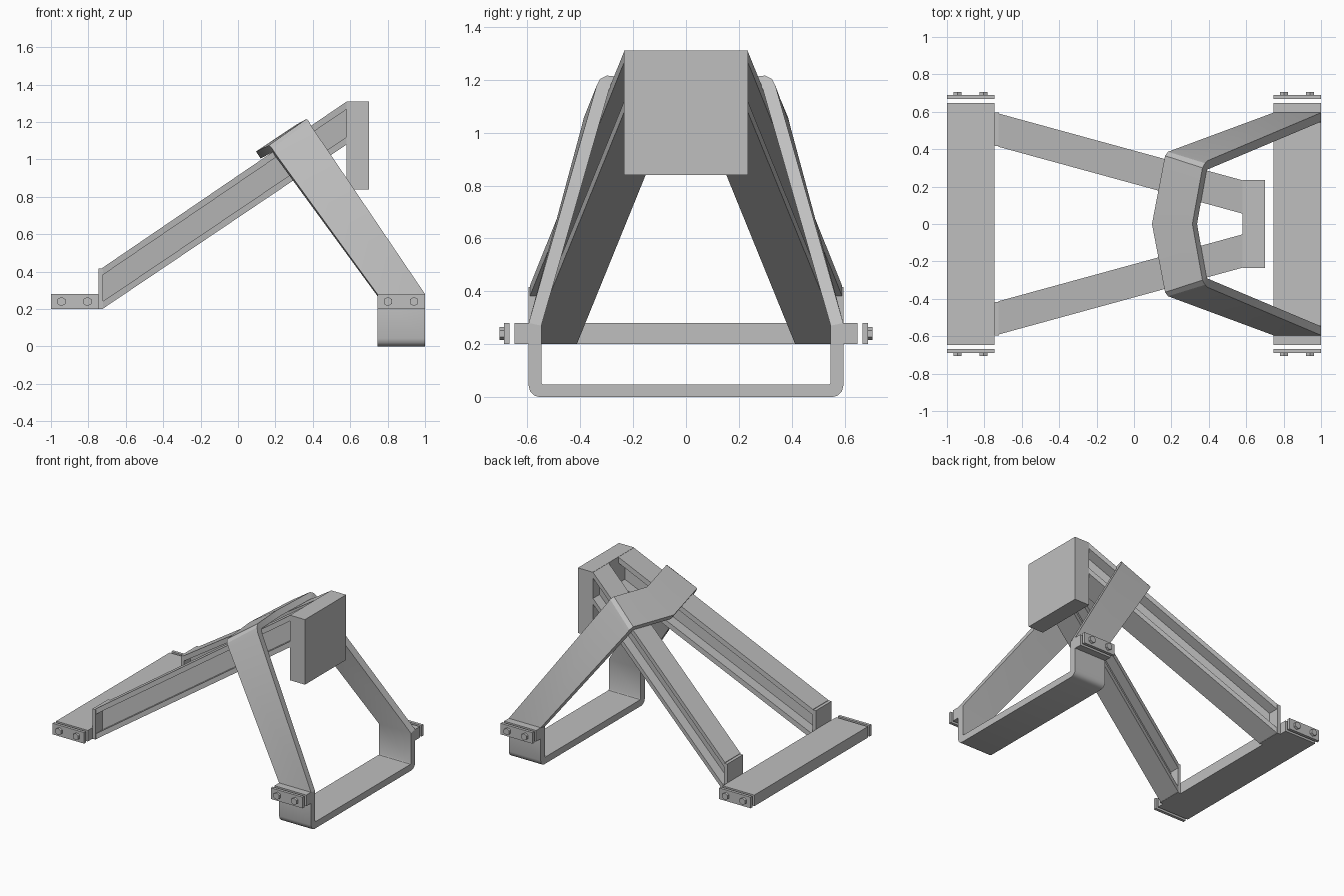
import bpy, bmesh, math
from mathutils import Vector

if "Cube" in bpy.data.objects:
    bpy.data.objects.remove(bpy.data.objects["Cube"], do_unlink=True)

steel = bpy.data.materials.new("grey_steel")
steel.use_nodes = True
GREY = (0.52, 0.52, 0.52, 1)
steel.diffuse_color = GREY
steel.node_tree.nodes["Principled BSDF"].inputs["Base Color"].default_value = GREY


def finish(name, bm):
    """Turn a bmesh into a named steel object."""
    bmesh.ops.remove_doubles(bm, verts=bm.verts, dist=0.0005)
    bmesh.ops.recalc_face_normals(bm, faces=bm.faces)
    mesh = bpy.data.meshes.new(name)
    bm.to_mesh(mesh)
    bm.free()
    mesh.materials.append(steel)
    obj = bpy.data.objects.new(name, mesh)
    bpy.context.collection.objects.link(obj)
    return obj


def loft(name, rings, closed=False):
    """Skin a row of matching cross-sections."""
    bm = bmesh.new()
    loops = [[bm.verts.new(p) for p in ring] for ring in rings]
    pairs = list(zip(loops, loops[1:]))
    if closed:
        pairs.append((loops[-1], loops[0]))
    else:
        bm.faces.new(loops[0])
        bm.faces.new(loops[-1])
    n = len(loops[0])
    for a, b in pairs:
        for i in range(n):
            j = (i + 1) % n
            bm.faces.new((a[i], a[j], b[j], b[i]))
    return finish(name, bm)


def box(name, x, y, z):
    rings = [[(px, y[0], z[0]), (px, y[1], z[0]), (px, y[1], z[1]), (px, y[0], z[1])] for px in x]
    return loft(name, rings)


def bolt(name, x, y, z):
    bpy.ops.mesh.primitive_cylinder_add(vertices=6, radius=0.025, depth=0.02,
                                        location=(x, y, z), rotation=(math.pi / 2, 0, 0))
    obj = bpy.context.object
    obj.name = name
    obj.data.materials.append(steel)


# Rear sleeper bar and buffer block
REAR, FRONT, BAR_Z = (-1, -0.747), (0.745, 1), (0.2, 0.28)
box("rear_crossbar", REAR, (-0.648, 0.648), BAR_Z)
box("buffer_block", (0.58, 0.7), (-0.235, 0.235), (0.84, 1.31))

# Inclined I-beams with end plates, and the rail clamps on each side
SECTION = [(0, 0), (1, 0), (1, 0.18), (0.58, 0.18), (0.58, 0.82), (1, 0.82),
           (1, 1), (0, 1), (0, 0.82), (0.42, 0.82), (0.42, 0.18), (0, 0.18)]


def beam_ring(x, y, z0, z1, side):
    return [(x, side * (y + 0.178 * u), z0 + (z1 - z0) * v) for u, v in SECTION]


for side, label in ((1, "left"), (-1, "right")):
    loft("inclined_beam_" + label, [beam_ring(-0.725, 0.413, 0.2, 0.42, side),
                                    beam_ring(0.582, 0.055, 1.08, 1.31, side)])
    box("beam_end_plate_" + label, (-0.747, -0.722), (side * 0.416, side * 0.595), (0.2, 0.416))
    box("clamp_stub_" + label, FRONT, (side * 0.59, side * 0.648), BAR_Z)
    for place, span in (("rear", REAR), ("front", FRONT)):
        box(f"clamp_plate_{place}_{label}", span, (side * 0.668, side * 0.689), BAR_Z)
        for k in (0.22, 0.77):
            bolt(f"clamp_bolt_{place}_{label}", span[0] + k * (span[1] - span[0]),
                 side * 0.696, 0.24)


# Bent strap frame: one closed loop, from the floor up the legs and over the beams
def upright(yo, zo, yi, zi):
    a, b = FRONT
    return [(a, yo, zo), (b, yo, zo), (b, yi, zi), (a, yi, zi)]


def strap(rear, front, inward):
    r, f, d = Vector(rear), Vector(front), Vector(inward)
    return [tuple(p) for p in (r, f, f + d, r + d)]


half = [
    upright(0.555, 0, 0.543, 0.048),
    upright(0.575, 0.006, 0.5445, 0.049),
    upright(0.589, 0.02, 0.5455, 0.051),
    upright(0.595, 0.042, 0.547, 0.055),
    upright(0.595, 0.28, 0.547, 0.27),
    strap((0.2, 0.393, 1.03), (0.392, 0.338, 1.178), (0, -0.047, -0.015)),
    strap((0.182, 0.386, 1.058), (0.38, 0.325, 1.203), (0.008, -0.042, -0.025)),
    strap((0.166, 0.365, 1.076), (0.366, 0.3, 1.216), (0.02, -0.025, -0.037)),
]
top = strap((0.096, 0, 1.042), (0.312, 0, 1.186), (0.025, 0, -0.037))
mirrored = [[(x, -y, z) for x, y, z in ring] for ring in reversed(half)]
frame = loft("bent_strap_frame", half + [top] + mirrored, closed=True)
bpy.ops.object.select_all(action='DESELECT')
frame.select_set(True)
bpy.context.view_layer.objects.active = frame
bpy.ops.object.shade_smooth_by_angle(angle=math.radians(30))
